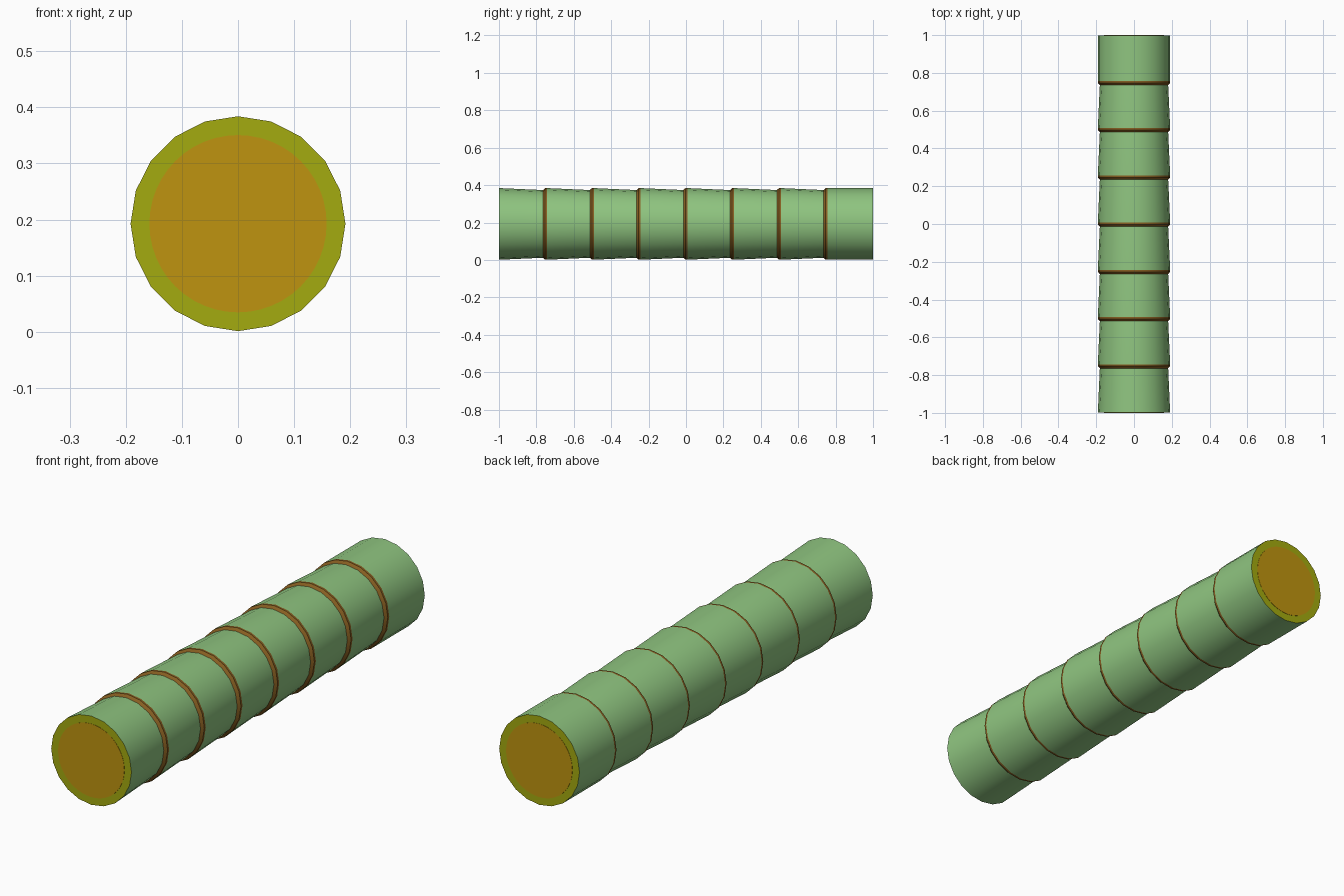
import bpy, bmesh, math

if "Cube" in bpy.data.objects:
    bpy.data.objects.remove(bpy.data.objects["Cube"])

R, R_SMALL, CZ, SIDES = 0.1915, 0.181, 0.1925, 20


def material(name, rgb):
    m = bpy.data.materials.new(name)
    lin = [c / 12.92 if c <= 0.04045 else ((c + 0.055) / 1.055) ** 2.4 for c in rgb]
    m.diffuse_color = (*lin, 1)
    m.use_nodes = True
    m.node_tree.nodes["Principled BSDF"].inputs["Base Color"].default_value = m.diffuse_color
    return m


green = material("bamboo green", (0.56, 0.77, 0.50))
brown = material("node brown", (0.53, 0.37, 0.13))
olive = material("cut rim olive", (0.64, 0.67, 0.06))
ochre = material("cut core ochre", (0.75, 0.58, 0.06))


def lathe(name, profile, mats, spans, cap=None):
    """Spin (y, radius) points around the y axis; spans gives a slot per span."""
    bm = bmesh.new()
    rings = []
    for y, r in profile:
        rings.append([bm.verts.new((r * math.sin(2 * math.pi * i / SIDES), y,
                                    CZ + r * math.cos(2 * math.pi * i / SIDES)))
                      for i in range(SIDES)])
    for k, (a, b) in enumerate(zip(rings, rings[1:])):
        for i in range(SIDES):
            j = (i + 1) % SIDES
            f = bm.faces.new((a[i], a[j], b[j], b[i]))
            f.material_index = spans[k]
    if cap is not None:
        for ring in (rings[0], rings[-1]):
            bm.faces.new(ring).material_index = cap
    bmesh.ops.recalc_face_normals(bm, faces=bm.faces[:])
    me = bpy.data.meshes.new(name)
    bm.to_mesh(me)
    bm.free()
    ob = bpy.data.objects.new(name, me)
    bpy.context.collection.objects.link(ob)
    for m in mats:
        me.materials.append(m)
    bpy.ops.object.select_all(action='DESELECT')
    ob.select_set(True)
    bpy.context.view_layer.objects.active = ob
    bpy.ops.object.shade_smooth_by_angle(angle=math.radians(25))
    return ob


# Stalk: each section tapers towards the back, then a brown node steps out again
profile, spans = [(-0.999, R)], []
for n in range(1, 8):
    y = -1 + n * 0.25
    profile += [(y - 0.014, R_SMALL), (y - 0.003, R), (y + 0.007, R)]
    spans += [0, 1, 1]
profile.append((0.999, R))
spans.append(0)
lathe("bamboo_stalk", profile, (green, brown, olive), spans, cap=2)

# Round core plates on both cut ends
for name, y in (("front_core", -0.9985), ("back_core", 0.9985)):
    bpy.ops.mesh.primitive_cylinder_add(vertices=48, radius=0.158, depth=0.003,
                                        location=(0, y, CZ),
                                        rotation=(math.pi / 2, 0, 0))
    ob = bpy.context.object
    ob.name = name
    ob.data.materials.append(ochre)
